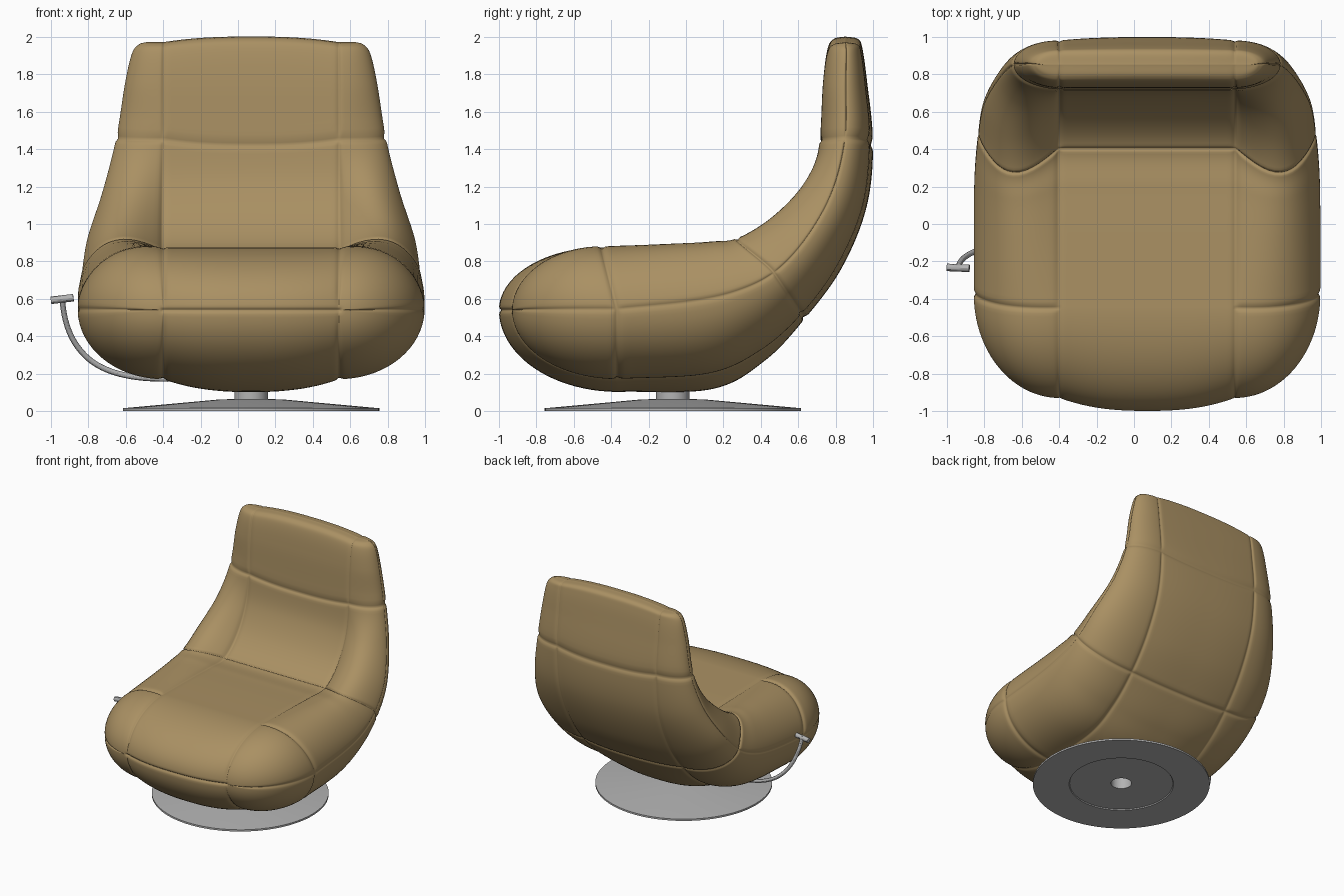
import bpy, bmesh, math
from mathutils import Vector

if "Cube" in bpy.data.objects:
    bpy.data.objects.remove(bpy.data.objects["Cube"])

CX, HALF = 0.07, 0.47          # body centre line, half width between the long seams
BASE_Y = -0.07


def material(name, rgb):
    m = bpy.data.materials.new(name)
    m.diffuse_color = (*rgb, 1)
    m.use_nodes = True
    m.node_tree.nodes["Principled BSDF"].inputs["Base Color"].default_value = m.diffuse_color
    return m


TAN = material("tan leather", (0.40, 0.28, 0.125))
STEEL = material("grey steel", (0.45, 0.45, 0.45))


def finish(bm, name, mat):
    bmesh.ops.recalc_face_normals(bm, faces=bm.faces)
    me = bpy.data.meshes.new(name)
    bm.to_mesh(me)
    bm.free()
    me.materials.append(mat)
    ob = bpy.data.objects.new(name, me)
    bpy.context.collection.objects.link(ob)
    return ob


# Cushion stations: inner y z, seam-edge y z, outer y z, side width, arm bump, outer bulge
ROWS = [
    (-.45, .875, -.37, .545, -.37, .17, .458, .03, .068),   # front seam
    (-.05, .868, .02, .585, .12, .20, .458, .08, .085),
    (.20, .86, .27, .64, .40, .325, .453, .13, .06),
    (.40, .865, .47, .74, .62, .52, .435, .19, .03),        # seat crease
    (.565, 1.0, .64, .92, .81, .78, .405, .15, .028),
    (.675, 1.21, .78, 1.17, .945, 1.10, .325, .07, .022),
    (.715, 1.45, .85, 1.46, .982, 1.45, .252, 0, .018),     # headrest seam
    (.732, 1.75, .855, 1.75, .958, 1.75, .205, 0, .012),
    (.755, 1.91, .858, 1.91, .937, 1.91, .168, 0, .008),
    (.788, 1.96, .855, 1.96, .917, 1.96, .13, 0, .004),
    (.852, 1.972, .852, 1.972, .852, 1.972, .09, 0, 0),     # top edge
]


def nose_row(t):
    # rounded front end, quarter ellipse up to the front seam
    c, s = math.cos(t * math.pi / 2), math.sin(t * math.pi / 2)
    y = -.93 + .56 * (1 - c)
    return (-.93 + .48 * (1 - c), .54 + .335 * s, y, .54 + .005 * s, y, .54 - .37 * s,
            .458 * s, .03 * s * s, .068 * s), .07 * c


def spline_row(p):
    # Catmull-Rom through the stations
    k = min(int(p), len(ROWS) - 2)
    t = p - k
    b, c = ROWS[k], ROWS[k + 1]
    a = ROWS[k - 1] if k else [2 * u - v for u, v in zip(b, c)]
    d = ROWS[k + 2] if k + 2 < len(ROWS) else [2 * u - v for u, v in zip(c, b)]
    return tuple(.5 * (2 * q + (r - o) * t + (2 * o - 5 * q + 4 * r - e) * t * t
                       + (3 * q - o - 3 * r + e) * t ** 3)
                 for o, q, r, e in zip(a, b, c, d)), 0


def samples(n, length):
    # parameters along a panel, clustered at both seams, with stitched groove weight
    near = [(0, 1), (.007 / length, .65), (.015 / length, .2), (.027 / length, 0)]
    lo, hi = .045 / length, 1 - .045 / length
    mid = [(lo + (hi - lo) * i / n, 0) for i in range(n + 1)]
    return near + mid + [(1 - t, w) for t, w in reversed(near)]


def build_cushion():
    stations = []                                   # (row, nose push, groove, sides only)
    for t, g in samples(20, .75):
        stations.append((*nose_row(t), g, t > .5))
    for start, end, n, length in ((0, 3, 34, .9), (3, 6, 30, .75), (6, 10, 32, .55)):
        for t, g in samples(n, length)[1:]:
            g = 0 if end == 10 and t > .5 else g
            stations.append((*spline_row(start + (end - start) * t), g, start == 0 and t < .5))

    centre, side = samples(22, .94)[:-1], samples(14, .5)[:-1]
    bm = bmesh.new()
    rings, weights = [], []
    for row, push, groove, sides_only in stations:
        i, m, o = (Vector((0, row[k], row[k + 1])) for k in (0, 2, 4))
        w, arm, bulge = row[6:]
        n = (i - o).normalized() if (i - o).length > 1e-6 else Vector((0, 0, 0))
        arm_dir = (n + Vector((0, -.9 * max(arm, 0) / .17, 0))).normalized()
        fade = min(1, (i - o).length / .2) * .65
        ring = []

        def add(x, p, g, is_centre):
            v = bm.verts.new((CX + x, p.y, p.z))
            ring.append(v)
            weights.append((v, max(g * fade, 0 if sides_only and is_centre else groove)))

        def centre_panel(direction):
            base = i if direction > 0 else o
            # crowned top edge and sagging headrest seam
            lift = (.03 * max(0, (base.z - 1.8) / .17)
                    - .03 * math.exp(-((base.z - 1.45) / .2) ** 2))
            for t, g in centre:
                u = direction * (2 * t - 1)
                f = 1 - abs(u) ** 2.5
                p = base + Vector((0, -push, lift)) * f
                if direction < 0:
                    p = p - n * bulge * f
                add(HALF * u, p, g, 0 < t)

        def side_panel(sign, a0, a1):
            for t, g in side:
                a = math.radians(a0 + (a1 - a0) * t)
                s, c = math.sin(a), math.cos(a)
                p = m + ((i - m) * s if s > 0 else (o - m) * -s)
                if s > 0:
                    p = p + arm_dir * arm * 2.2 * s ** 2 * max(c, 0)
                add(sign * (HALF + w * c), p, g, False)

        centre_panel(1)
        side_panel(1, 90, 0)
        side_panel(1, 0, -90)
        centre_panel(-1)
        side_panel(-1, -90, 0)
        side_panel(-1, 0, 90)
        rings.append(ring)
    for r0, r1 in zip(rings, rings[1:]):
        for k in range(len(r0)):
            j = (k + 1) % len(r0)
            bm.faces.new((r0[k], r0[j], r1[j], r1[k]))
    bmesh.ops.remove_doubles(bm, verts=bm.verts, dist=2e-5)
    bmesh.ops.recalc_face_normals(bm, faces=bm.faces)
    bm.normal_update()
    # press the seams into the upholstery
    moves = [(v, v.normal.copy() * .012 * g) for v, g in weights if v.is_valid and g]
    for v, d in moves:
        v.co -= d
    for f in bm.faces:
        f.smooth = True
    return finish(bm, "upholstered_shell", TAN)


build_cushion()

# Swivel base: flat cone disc with hollow post, recessed underneath
PROFILE = [(.686, 0), (.686, .015), (.17, .062), (.09, .064), (.09, .2), (.08, .2),
           (.08, .008), (.40, .008), (.405, 0)]
bm = bmesh.new()
N = 96
loops = [[bm.verts.new((CX + r * math.cos(2 * math.pi * k / N),
                        BASE_Y + r * math.sin(2 * math.pi * k / N), z)) for k in range(N)]
         for r, z in PROFILE]
for a, b in zip(loops, loops[1:] + loops[:1]):
    for k in range(N):
        bm.faces.new((a[k], a[(k + 1) % N], b[(k + 1) % N], b[k]))
base = finish(bm, "swivel_base", STEEL)


def tube(name, points, radius):
    cu = bpy.data.curves.new(name, 'CURVE')
    cu.dimensions = '3D'
    cu.bevel_depth, cu.bevel_resolution, cu.use_fill_caps = radius, 4, True
    sp = cu.splines.new('NURBS')
    sp.points.add(len(points) - 1)
    for p, co in zip(sp.points, points):
        p.co = (*co, 1)
    sp.order_u, sp.use_endpoint_u, sp.resolution_u = min(4, len(points)), True, 8
    cu.materials.append(STEEL)
    ob = bpy.data.objects.new(name, cu)
    bpy.context.collection.objects.link(ob)
    bpy.ops.object.select_all(action='DESELECT')
    ob.select_set(True)
    bpy.context.view_layer.objects.active = ob
    bpy.ops.object.convert(target='MESH')
    return bpy.context.view_layer.objects.active


# Recline lever and its grip
lever = tube("recline_lever", [(-.25, -.09, .175), (-.45, -.09, .165), (-.68, -.10, .19),
                               (-.86, -.14, .31), (-.93, -.19, .47), (-.94, -.23, .60)], .015)
grip = tube("lever_grip", [(-1.0, -.232, .592), (-.88, -.237, .606)], .02)

for ob in (base, lever, grip):
    bpy.ops.object.select_all(action='DESELECT')
    ob.select_set(True)
    bpy.context.view_layer.objects.active = ob
    bpy.ops.object.shade_smooth_by_angle(angle=math.radians(30))
